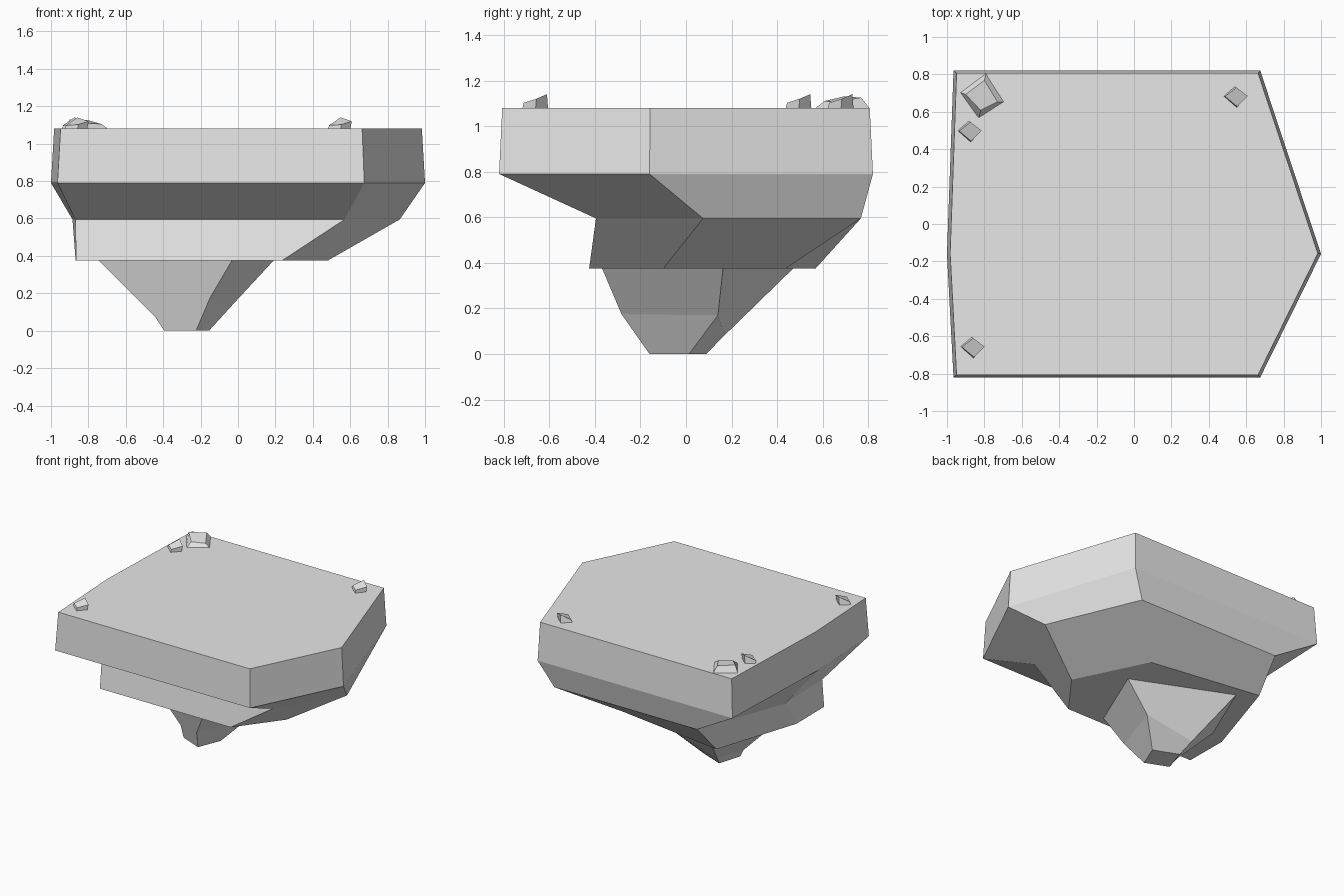
import bpy
import bmesh
from mathutils import Vector

cube = bpy.data.objects.get("Cube")
if cube:
    bpy.data.objects.remove(cube, do_unlink=True)

# One plain grey stone for everything
stone = bpy.data.materials.new("grey_stone")
stone.use_nodes = True
grey = (0.8, 0.8, 0.8, 1)
stone.diffuse_color = grey
stone.node_tree.nodes["Principled BSDF"].inputs["Base Color"].default_value = grey


def at_height(outline, z):
    """Lift a flat outline to one height."""
    return [(x, y, z) for x, y in outline]


def loft(name, rings):
    """Skin a stack of matching rings and close both ends, flat shaded."""
    bm = bmesh.new()
    loops = [[bm.verts.new(p) for p in ring] for ring in rings]
    count = len(loops[0])
    for lower, upper in zip(loops, loops[1:]):
        for i in range(count):
            j = (i + 1) % count
            bm.faces.new((lower[i], lower[j], upper[j], upper[i]))
    bm.faces.new(loops[0])
    bm.faces.new(loops[-1])
    bmesh.ops.recalc_face_normals(bm, faces=bm.faces)
    mesh = bpy.data.meshes.new(name)
    bm.to_mesh(mesh)
    bm.free()
    mesh.materials.append(stone)
    obj = bpy.data.objects.new(name, mesh)
    bpy.context.scene.collection.objects.link(obj)
    return obj


# Outlines run: front right, front left, left, back left, back right, right
deck = 1.08
rim = [(-.965, -.82), (.675, -.82), (1, -.16), (.675, .82), (-.965, .82), (-1, -.16)]
top = [(x * .983, y * .983) for x, y in rim]
waist = [(-.87, -.395), (.57, -.395), (.865, .075), (.57, .767), (-.63, .767), (-.885, .075)]
under = [(-.865, -.425), (.235, -.425), (.48, -.1), (.216, .437), (-.655, .568), (-.868, -.09)]

# Main slab with its undercut underside
loft("rock_platform", [at_height(under, .375), at_height(waist, .595),
                       at_height(rim, .79), at_height(top, deck)])

# Hanging point below the slab, cut by a sloping ledge
point_foot = at_height([(-.155, .013), (-.225, -.16), (-.395, -.09), (-.34, .088)], 0)
point_ledge = [(0, .14, .17), (-.15, -.283, .175), (-.44, -.06, .07), (-.38, .17, .083)]
point_root = at_height([(.195, .163), (-.03, -.37), (-.75, -.04), (-.53, .475)], .38)
loft("rock_point", [point_foot, point_ledge, point_root])


def pebble(name, x, y, base, crown):
    """A small tilted stone sitting on the deck."""
    place = Vector((x, y, deck))
    loft(name, [[place + Vector(p) for p in ring] for ring in (base, crown)])


# Three matching small stones: left, back, right and front corners
small_base = at_height([(-.063, .004), (-.003, .055), (.058, 0), (.007, -.058)], -.005)
small_crown = [(-.055, .002, .018), (.006, .05, .06), (.066, .004, .04), (.01, -.052, .022)]
for label, x, y in (("front", -.865, -.66), ("back", -.88, .495), ("far", .542, .68)):
    pebble("small_stone_" + label, x, y, small_base, small_crown)

# Larger chamfered stone in the corner
big_base = at_height([(-.12, .02), (.02, .125), (.12, -.03), (-.02, -.12)], -.005)
big_crown = [(-.09, .01, .05), (.01, .085, .045), (.08, -.03, .025), (-.01, -.075, .03)]
pebble("large_stone", -.81, .683, big_base, big_crown)
